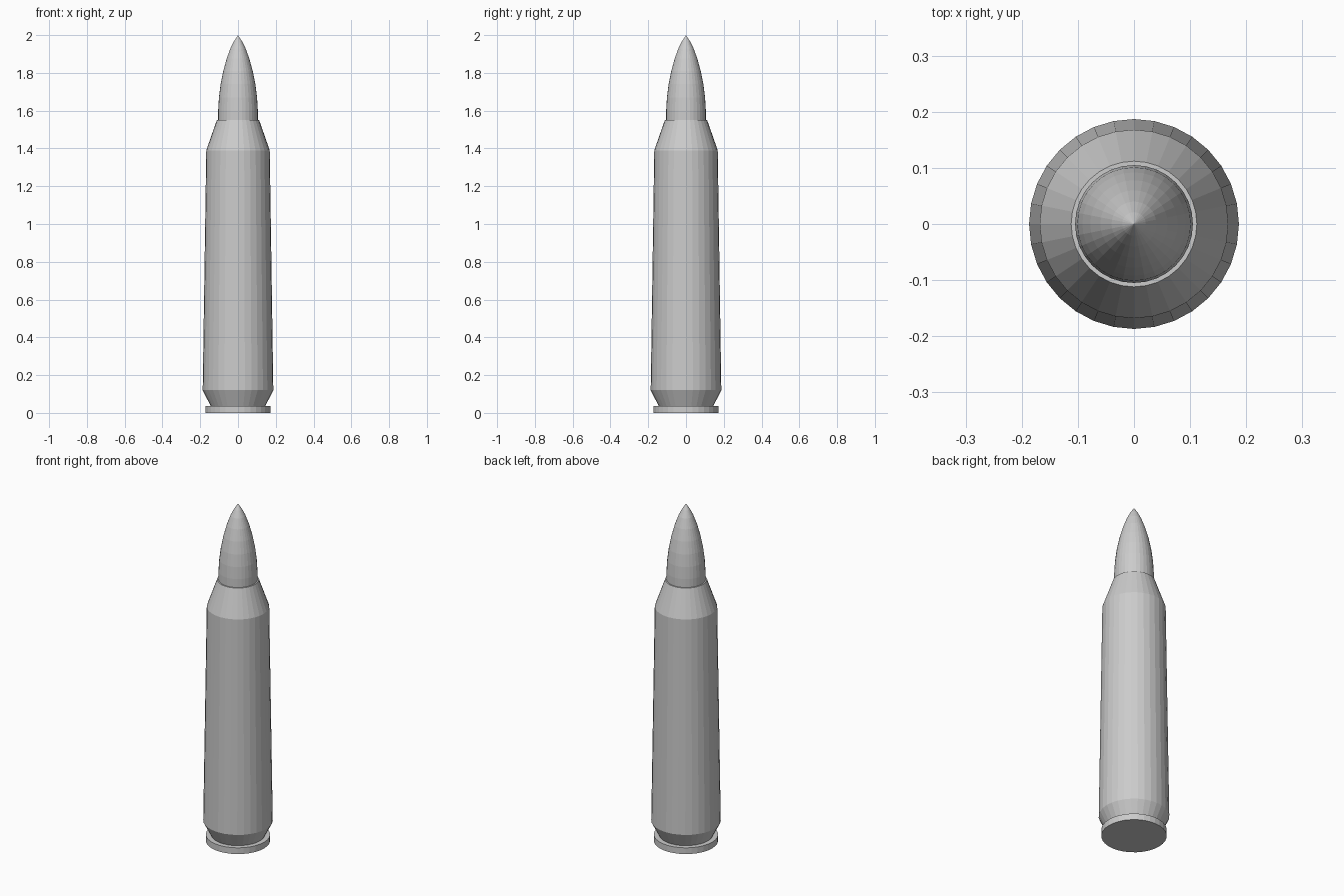
import bpy, bmesh, math

if "Cube" in bpy.data.objects:
    bpy.data.objects.remove(bpy.data.objects["Cube"])

SIDES = 32
gray = bpy.data.materials.new("plain_gray")
gray.diffuse_color = (0.6, 0.6, 0.6, 1)
gray.use_nodes = True
gray.node_tree.nodes["Principled BSDF"].inputs["Base Color"].default_value = gray.diffuse_color


def lathe(name, profile):
    """Spin a (radius, height) profile around z; radius 0 becomes a pole."""
    bm = bmesh.new()
    rings = []
    for r, z in profile:
        n = SIDES if r > 0 else 1
        rings.append([bm.verts.new((r * math.cos(2 * math.pi * i / SIDES),
                                    r * math.sin(2 * math.pi * i / SIDES), z))
                      for i in range(n)])
    for a, b in zip(rings, rings[1:]):
        for i in range(SIDES):
            j = (i + 1) % SIDES
            quad = [a[i % len(a)], a[j % len(a)], b[j % len(b)], b[i % len(b)]]
            bm.faces.new(list(dict.fromkeys(quad)))
    # Close open ends
    for ring in (rings[0], rings[-1]):
        if len(ring) > 1:
            bm.faces.new(ring)
    bmesh.ops.recalc_face_normals(bm, faces=bm.faces)
    mesh = bpy.data.meshes.new(name)
    bm.to_mesh(mesh)
    bm.free()
    mesh.materials.append(gray)
    obj = bpy.data.objects.new(name, mesh)
    bpy.context.collection.objects.link(obj)
    return obj


# Case: flat rim, extractor groove, tapered body, shoulder
lathe("case", [(0.173, 0), (0.173, 0.037), (0.145, 0.037), (0.187, 0.12),
               (0.168, 1.39), (0.112, 1.55)])

# Pointed tip seated in the mouth of the case
lathe("pointed_tip", [(0.105, 1.54), (0.105, 1.60), (0.101, 1.67), (0.092, 1.74),
                      (0.078, 1.81), (0.060, 1.875), (0.040, 1.93),
                      (0.021, 1.968), (0, 2.0)])
